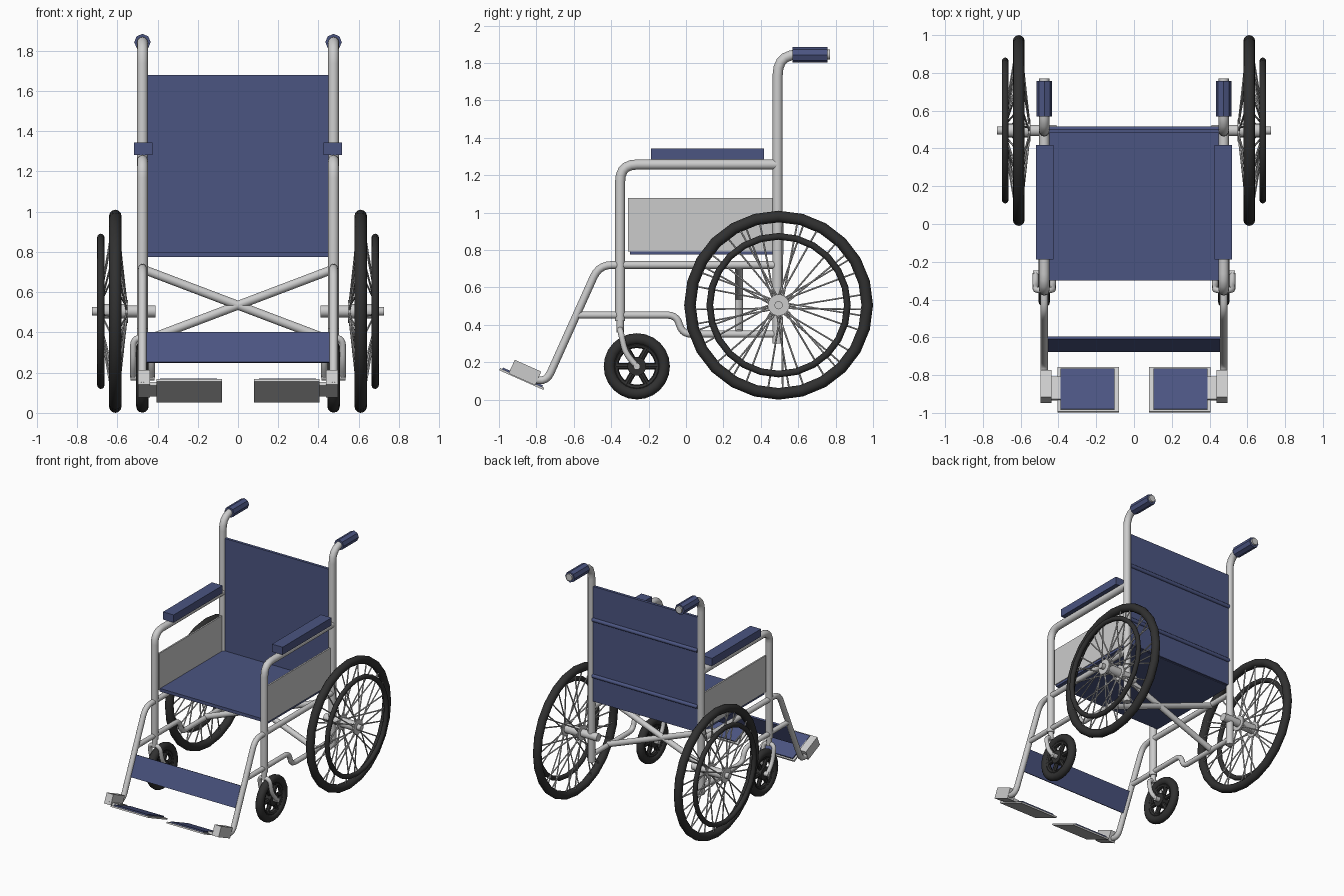
import bpy, math
from mathutils import Vector, Matrix

if "Cube" in bpy.data.objects:
    bpy.data.objects.remove(bpy.data.objects["Cube"])


def mat(name, col):
    m = bpy.data.materials.new(name)
    m.diffuse_color = (*col, 1)
    m.use_nodes = True
    m.node_tree.nodes["Principled BSDF"].inputs["Base Color"].default_value = m.diffuse_color
    return m


BLUE = mat("blue_fabric", (0.07, 0.09, 0.22))
RUBBER = mat("black_rubber", (0.03, 0.03, 0.03))


def finish(name, m=None, smooth=True):
    o = bpy.context.object
    o.name = name
    if m:
        o.data.materials.append(m)
    if smooth:
        bpy.ops.object.shade_smooth_by_angle(angle=math.radians(40))
    return o


def box(name, center, size, m=None, tilt=0):
    bpy.ops.mesh.primitive_cube_add(size=1, location=center, rotation=(tilt, 0, 0))
    bpy.context.object.scale = size
    return finish(name, m, False)


def rod(name, a, b, r, m=None, sides=16, smooth=True):
    a, b = Vector(a), Vector(b)
    bpy.ops.mesh.primitive_cylinder_add(
        vertices=sides, radius=r, depth=(b - a).length, location=(a + b) / 2,
        rotation=(b - a).to_track_quat('Z', 'Y').to_euler())
    return finish(name, m, smooth)


def ring(name, center, major, minor, m, seg=24, sides=12):
    bpy.ops.mesh.primitive_torus_add(
        location=center, rotation=(0, math.pi / 2, 0), major_radius=major,
        minor_radius=minor, major_segments=seg, minor_segments=sides)
    return finish(name, m)


def fillet(pts, r, n=5):
    """Round the inner corners of a path with short curves."""
    pts = [Vector(p) for p in pts]
    out = [pts[0]]
    for p, c, q in zip(pts, pts[1:], pts[2:]):
        d1, d2 = p - c, q - c
        k = min(r, d1.length * 0.49, d2.length * 0.49)
        a, b = c + d1.normalized() * k, c + d2.normalized() * k
        for i in range(n + 1):
            t = i / n
            out.append(a * (1 - t) ** 2 + c * 2 * t * (1 - t) + b * t * t)
    return out + [pts[-1]]


def tubes(name, paths, r, m=None, res=4):
    cu = bpy.data.curves.new(name, 'CURVE')
    cu.dimensions = '3D'
    cu.bevel_depth, cu.bevel_resolution, cu.use_fill_caps = r, res, True
    for path in paths:
        sp = cu.splines.new('POLY')
        sp.points.add(len(path) - 1)
        for pt, v in zip(sp.points, path):
            pt.co = (*v, 1)
    o = bpy.data.objects.new(name, cu)
    bpy.context.collection.objects.link(o)
    bpy.ops.object.select_all(action='DESELECT')
    o.select_set(True)
    bpy.context.view_layer.objects.active = o
    bpy.ops.object.convert(target='MESH')
    return finish(name, m)


WY, WZ = 0.495, 0.505      # rear wheel centre
CY, CZ = -0.263, 0.178     # caster centre
FX = 0.475                 # frame tube x
TILT = -math.radians(24)   # footrest slope

for s, side in ((1, "right"), (-1, "left")):
    def pth(yz, r, x=FX):
        return fillet([(s * x, y, z) for y, z in yz], r)

    # frame tubes
    tubes(f"rear_post_{side}", [pth([(0.49, 0.30), (0.49, 1.845), (0.77, 1.845)], 0.11)], 0.027)
    tubes(f"arm_tube_{side}", [pth([(0.49, 1.257), (-0.352, 1.257), (-0.352, 0.42)], 0.09)], 0.027)
    tubes(f"leg_tube_{side}", [pth([(0.49, 0.72), (-0.465, 0.72), (-0.752, 0.082), (-0.935, 0.17)], 0.07)], 0.021)
    tubes(f"lower_rail_{side}", [pth([(-0.575, 0.452), (-0.05, 0.452), (-0.02, 0.35), (0.49, 0.35)], 0.05)], 0.019)

    # grips, armrests, side panels
    rod(f"grip_{side}", (s * FX, 0.57, 1.843), (s * FX, 0.757, 1.843), 0.041, BLUE, 8, False)
    box(f"armrest_{side}", (s * 0.472, 0.115, 1.313), (0.092, 0.605, 0.06), BLUE)
    box(f"side_panel_{side}", (s * 0.47, 0.085, 0.935), (0.012, 0.79, 0.285))

    # rear wheel
    ring(f"rear_tyre_{side}", (s * 0.61, WY, WZ), 0.474, 0.031, RUBBER)
    ring(f"push_rim_{side}", (s * 0.682, WY, WZ), 0.368, 0.018, RUBBER)
    for name, x0, x1, r in (("axle", 0.41, 0.725, 0.022), ("axle_sleeve", 0.41, 0.56, 0.03),
                            ("hub", 0.55, 0.69, 0.036), ("inner_flange", 0.548, 0.56, 0.057),
                            ("outer_flange", 0.683, 0.695, 0.057)):
        rod(f"{name}_{side}", (s * x0, WY, WZ), (s * x1, WY, WZ), r)
    spokes = []
    for i in range(36):
        a = math.tau * i / 36
        b = a + (0.3 if i // 2 % 2 else -0.3)
        x0, x1 = ((0.555, 0.60) if i % 2 else (0.688, 0.62))
        spokes.append([(s * x0, WY + 0.05 * math.cos(a), WZ + 0.05 * math.sin(a)),
                       (s * x1, WY + 0.455 * math.cos(b), WZ + 0.455 * math.sin(b))])
    tubes(f"wheel_spokes_{side}", spokes, 0.005, None, 1)

    # caster wheel with six spokes
    ring(f"caster_tyre_{side}", (s * FX, CY, CZ), 0.146, 0.031, RUBBER)
    ring(f"caster_rim_{side}", (s * FX, CY, CZ), 0.116, 0.018, RUBBER, 24, 8)
    rod(f"caster_hub_{side}", (s * 0.45, CY, CZ), (s * 0.50, CY, CZ), 0.05, RUBBER, 20)
    arms = []
    for i in range(6):
        a = math.tau * i / 6
        d = Vector((0, math.cos(a), math.sin(a)))
        c = Vector((s * FX, CY, CZ))
        arms.append([c + d * 0.03, c + d * 0.12])
    tubes(f"caster_spokes_{side}", arms, 0.017, RUBBER, 2)
    rod(f"caster_axle_{side}", (s * 0.415, CY, CZ), (s * 0.535, CY, CZ), 0.018)
    # caster fork and stem
    legs = [(CY, CZ), (-0.325, 0.25), (-0.352, 0.375)]
    up = [(s * (FX - 0.046), y, z) for y, z in legs]
    down = [(s * (FX + 0.046), y, z) for y, z in reversed(legs)]
    tubes(f"caster_fork_{side}", [fillet(up + down, 0.05)], 0.016)
    rod(f"caster_stem_{side}", (s * FX, -0.352, 0.36), (s * FX, -0.352, 0.44), 0.02)

    # footrest
    up_dir = Matrix.Rotation(TILT, 3, 'X') @ Vector((0, 0, 1))
    plate = Vector((s * 0.242, -0.878, 0.110))
    box(f"footplate_{side}", plate, (0.325, 0.258, 0.012), None, TILT)
    box(f"footplate_pad_{side}", plate + up_dir * 0.009 + Vector((s * 0.004, 0, 0)),
        (0.285, 0.235, 0.012), BLUE, TILT)
    box(f"footplate_tab_{side}", (s * 0.42, -0.87, 0.118), (0.06, 0.13, 0.02), None, TILT)
    box(f"footrest_bracket_{side}", (s * 0.467, -0.861, 0.145), (0.058, 0.155, 0.08), None, TILT)

# seat, backrest and calf strap
box("seat", (0, 0.095, 0.788), (0.94, 0.79, 0.025), BLUE)
box("backrest", (0, 0.492, 1.23), (0.91, 0.022, 0.90), BLUE)
for z in (0.98, 1.42):
    rod("backrest_rib", (-0.455, 0.503, z), (0.455, 0.503, z), 0.015, BLUE, 10)
box("calf_strap", (0, -0.637, 0.325), (0.92, 0.014, 0.165), BLUE, -math.radians(24.2))

# crossed braces under the seat
for s in (1, -1):
    rod("cross_brace", (s * 0.475, 0.283, 0.715), (-s * 0.475, 0.283, 0.355), 0.022)
